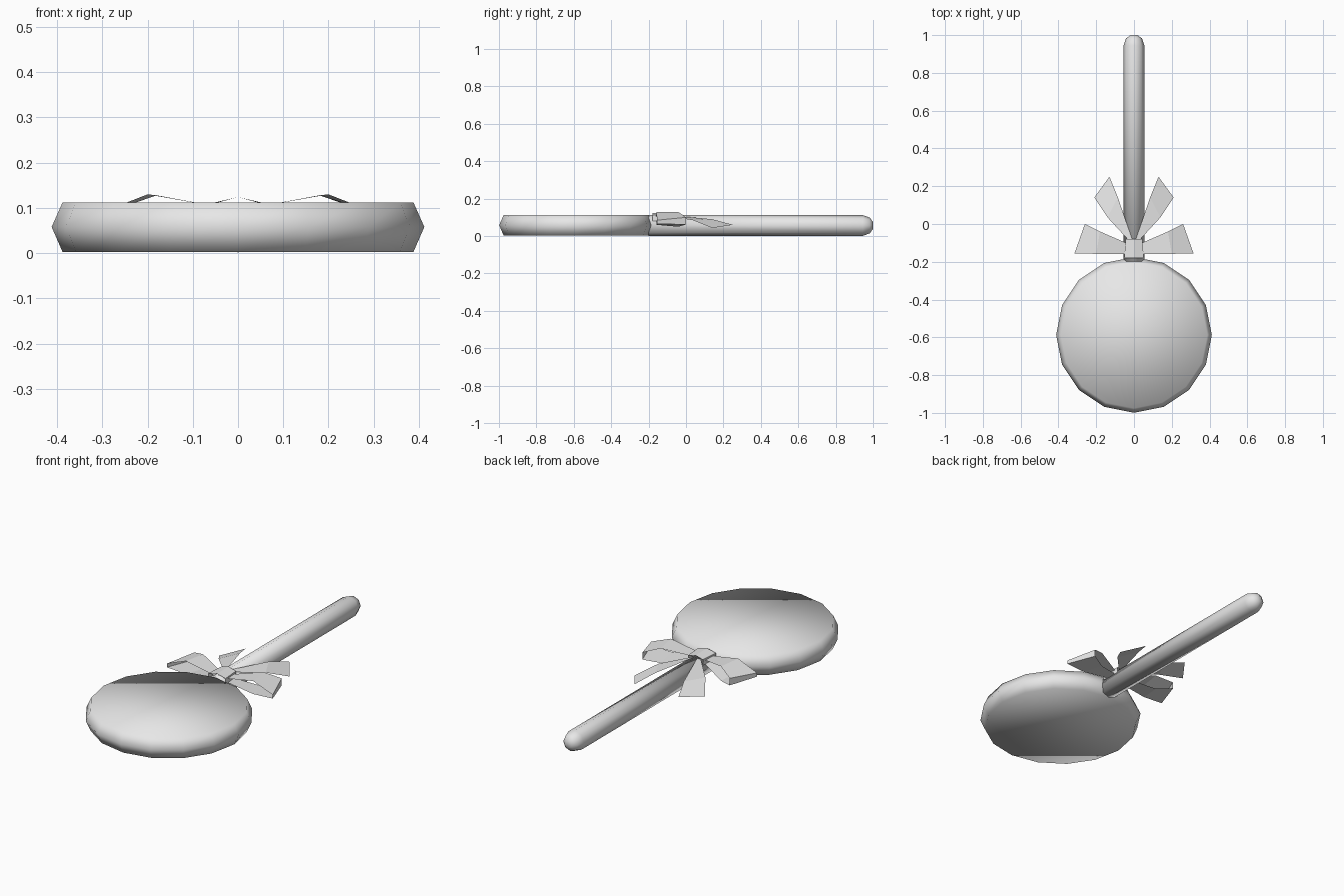
import bpy
import math
from mathutils import Vector

cube = bpy.data.objects.get("Cube")
if cube:
    bpy.data.objects.remove(cube, do_unlink=True)

# Single grey finish
grey = bpy.data.materials.new("plain grey")
grey.use_nodes = True
grey.diffuse_color = (0.8, 0.8, 0.8, 1)
grey.node_tree.nodes["Principled BSDF"].inputs["Base Color"].default_value = (0.8, 0.8, 0.8, 1)


def add_part(name, verts, faces, smooth=False):
    mesh = bpy.data.meshes.new(name)
    mesh.from_pydata(verts, [], faces)
    mesh.materials.append(grey)
    mesh.polygons.foreach_set("use_smooth", [smooth] * len(mesh.polygons))
    obj = bpy.data.objects.new(name, mesh)
    bpy.context.collection.objects.link(obj)
    return obj


def lathe(name, rings, sides, axis):
    """Stack (radius, height) rings along z or y, capped at both ends."""
    verts, faces = [], []
    for radius, height in rings:
        for i in range(sides):
            a = math.tau * i / sides
            u, v = radius * math.cos(a), radius * math.sin(a)
            verts.append((u, v, height) if axis == "z" else (v, height, u))
    for r in range(len(rings) - 1):
        for i in range(sides):
            a, b = r * sides + i, r * sides + (i + 1) % sides
            faces.append((a, b, b + sides, a + sides))
    faces.append(tuple(reversed(range(sides))))
    faces.append(tuple(range(len(verts) - sides, len(verts))))
    return add_part(name, verts, faces, True)


def ribbon(name, pairs, closed=False, side=1):
    """Strip of quads through pairs of edge points; side -1 mirrors it in x."""
    verts = [(x * side, y, z) for pair in pairs for x, y, z in pair]
    count = len(pairs)
    faces = []
    for i in range(count if closed else count - 1):
        a, b = 2 * i, 2 * ((i + 1) % count)
        quad = (a, a + 1, b + 1, b)
        faces.append(quad if side > 0 else quad[::-1])
    return add_part(name, verts, faces)


# Candy disc
disc = lathe("candy_disc", [(0.388, 0.003), (0.412, 0.058), (0.388, 0.112)], 16, "z")
disc.location.y = -0.587

# Stick with rounded far end
stick = lathe("stick", [(0.055, -0.2), (0.055, 0.945), (0.042, 0.983), (0.018, 1.0)], 8, "y")
stick.location.z = 0.0565

# Bow loops and tails, mirrored left and right
for label, side in (("left", 1), ("right", -1)):
    ribbon(f"bow_loop_{label}", [
        ((0.03, -0.105, 0.10), (0.03, -0.16, 0.10)),
        ((0.18, -0.04, 0.128), (0.20, -0.158, 0.13)),
        ((0.26, 0.0, 0.10), (0.315, -0.155, 0.085)),
        ((0.26, 0.0, 0.062), (0.315, -0.155, 0.065)),
        ((0.18, -0.04, 0.05), (0.20, -0.158, 0.06)),
        ((0.03, -0.105, 0.085), (0.03, -0.16, 0.085)),
    ], True, side)
    ribbon(f"bow_tail_{label}", [
        ((0.01, -0.08, 0.11), (0.025, -0.09, 0.105)),
        ((0.085, 0.14, 0.09), (0.14, 0.035, 0.085)),
        ((0.13, 0.25, 0.06), (0.21, 0.14, 0.043)),
    ], False, side)

# Knot: a bent band over the middle of the bow
ribbon("bow_knot", [
    ((-0.052, -0.18, 0.08), (-0.044, -0.08, 0.08)),
    ((-0.052, -0.18, 0.112), (-0.044, -0.08, 0.112)),
    ((0, -0.18, 0.124), (0, -0.08, 0.124)),
    ((0.052, -0.18, 0.112), (0.044, -0.08, 0.112)),
    ((0.052, -0.18, 0.08), (0.044, -0.08, 0.08)),
][::-1], True)
